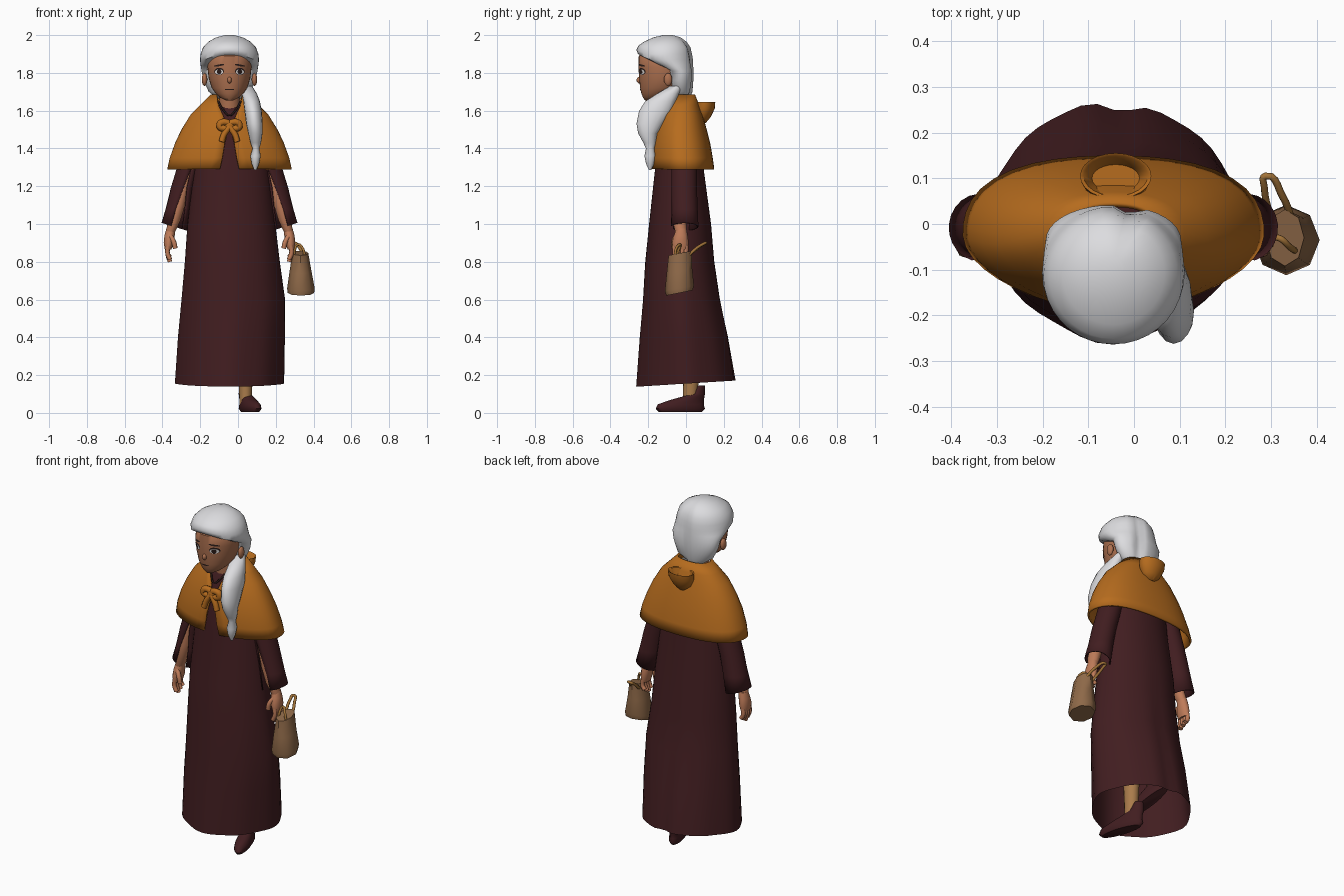
import bpy, bmesh, math
from mathutils import Matrix, Vector
from mathutils.bvhtree import BVHTree

if "Cube" in bpy.data.objects:
    bpy.data.objects.remove(bpy.data.objects["Cube"])


def material(name, r, g, b):
    m = bpy.data.materials.new(name)
    m.use_nodes = True
    m.diffuse_color = (r, g, b, 1)
    bsdf = next(n for n in m.node_tree.nodes if n.type == "BSDF_PRINCIPLED")
    bsdf.inputs["Base Color"].default_value = (r, g, b, 1)
    bsdf.inputs["Roughness"].default_value = 0.8
    return m


FACE = material("face brown skin", .42, .165, .08)
HAND = material("warm brown skin", .52, .2, .1)
DRESS = material("dark maroon cloth", .053, .0125, .0145)
CAPE = material("ochre cloth", .47, .15, .013)
HAIR = material("silver hair", .72, .72, .74)
BAG = material("tan leather", .27, .14, .065)
STRAP = material("golden strap", .36, .17, .04)
STOCKING = material("tan stocking", .40, .20, .07)
WHITE = material("eye white", .75, .72, .7)
DARK = material("dark brown", .025, .012, .01)
CX = -.045  # body centre line


def smooth(ob, angle=50):
    bpy.ops.object.select_all(action="DESELECT")
    ob.select_set(True)
    bpy.context.view_layer.objects.active = ob
    bpy.ops.object.shade_smooth_by_angle(angle=math.radians(angle))


def make(name, verts, faces, mat, thick=0):
    me = bpy.data.meshes.new(name)
    me.from_pydata([tuple(v) for v in verts], [], faces)
    me.materials.append(mat)
    ob = bpy.data.objects.new(name, me)
    bpy.context.collection.objects.link(ob)
    bm = bmesh.new()
    bm.from_mesh(me)
    bmesh.ops.recalc_face_normals(bm, faces=bm.faces)
    bm.to_mesh(me)
    bm.free()
    smooth(ob)
    if thick:
        mod = ob.modifiers.new("thickness", "SOLIDIFY")
        mod.thickness = thick
    return ob


def loft(name, rings, mat, n=24, caps=(True, True), warp=None, slit=-90, thick=0):
    """Skin rings of (x, y, z, rx, ry, half gap in degrees)."""
    opened = len(rings[0]) > 5
    verts, faces = [], []
    for ring in rings:
        x, y, z, rx, ry = ring[:5]
        gap = ring[5] if opened else 0
        for i in range(n):
            t = i / (n - 1 if opened else n)
            a = math.radians(slit + gap + t * (360 - 2 * gap))
            v = Vector((x + rx * math.cos(a), y + ry * math.sin(a), z))
            verts.append(warp(v, a) if warp else v)
    for r in range(len(rings) - 1):
        for i in range(n - 1 if opened else n):
            j = (i + 1) % n
            faces.append((r * n + i, r * n + j, r * n + n + j, r * n + n + i))
    if not opened:
        if caps[0]:
            faces.append(tuple(range(n))[::-1])
        if caps[1]:
            faces.append(tuple(range(len(verts) - n, len(verts))))
    return make(name, verts, faces, mat, thick)


def tube(name, pts, radius, mat, cyclic=False):
    cu = bpy.data.curves.new(name, "CURVE")
    cu.dimensions = "3D"
    cu.bevel_depth, cu.bevel_resolution, cu.resolution_u = radius, 2, 5
    cu.use_fill_caps = True
    sp = cu.splines.new("BEZIER")
    sp.bezier_points.add(len(pts) - 1)
    for bp, p in zip(sp.bezier_points, pts):
        bp.co = p
        bp.handle_left_type = bp.handle_right_type = "AUTO"
    sp.use_cyclic_u = cyclic
    cu.materials.append(mat)
    ob = bpy.data.objects.new(name, cu)
    bpy.context.collection.objects.link(ob)


def ball(name, loc, scale, mat):
    bpy.ops.mesh.primitive_uv_sphere_add(segments=14, ring_count=8, location=loc)
    ob = bpy.context.object
    ob.name, ob.scale = name, scale
    ob.data.materials.append(mat)
    smooth(ob, 80)


# Long dress: folds, flattened corners and a back notch grow towards the hem
def folds(v, a):
    k = max(0, (1.2 - v.z) / 1.05)
    f = 1 + k * (.015 * math.cos(8 * a + .3) - .06 * math.sin(2 * a) ** 2)
    f -= .12 * k * math.exp(-((v.x + .03) / .05) ** 2) * (v.y > 0)
    return Vector((CX + (v.x - CX) * f, v.y * f, v.z + .06 * k * v.y))


loft("dress", [(CX, .008, .155, .285, .268), (-.035, -.005, .4, .28, .238),
               (-.025, -.02, .6, .272, .206), (-.03, -.03, .8, .25, .185),
               (-.035, -.03, 1, .232, .165), (-.035, -.035, 1.28, .2, .13),
               (CX, -.035, 1.5, .17, .115), (CX, -.04, 1.59, .11, .085),
               (CX, -.045, 1.63, .055, .055)],
     DRESS, 48, (False, True), folds)


# Shoulder cape, full behind and flatter in front, with a hanging hood
def drape(v, a):
    f = 1 + (.06 if v.y > -.02 else -.035) * math.sin(2 * a) ** 2
    return Vector((CX + (v.x - CX) * f, -.02 + (v.y + .02) * f, v.z))


loft("cape", [(CX, -.02, 1.29, .33, .17, 9), (CX, -.025, 1.35, .317, .167, 7),
              (CX, -.03, 1.43, .288, .158, 5), (CX, -.03, 1.5, .255, .14, 2),
              (CX, -.03, 1.58, .205, .118, 10), (CX, -.025, 1.63, .155, .095, 23),
              (CX, -.02, 1.685, .1, .068, 45)],
     CAPE, 40, warp=drape, thick=.012)
loft("hood", [(-.04, .09, 1.535, .02, .015), (-.04, .09, 1.565, .055, .04),
              (-.04, .1, 1.61, .075, .052), (-.04, .105, 1.645, .078, .05),
              (-.04, .105, 1.642, .07, .044), (-.04, .1, 1.59, .052, .03)], CAPE)

# Tied bow
ball("bow_knot", (CX, -.182, 1.52), (.026, .018, .026), CAPE)
for s in (-1, 1):
    x = CX + s * .042
    tube("bow_loop", [(CX, -.18, 1.52), (x, -.182, 1.538), (x + s * .01, -.182, 1.52),
                      (x, -.182, 1.508)], .018, CAPE, True)
    tube("bow_tail", [(CX, -.185, 1.515), (CX + s * .028, -.19, 1.475),
                      (x, -.193, 1.435)], .016, CAPE)
tube("necklace", [(CX - .06, -.095, 1.65), (CX - .03, -.14, 1.6), (CX, -.158, 1.575),
                  (CX + .03, -.14, 1.6), (CX + .06, -.095, 1.65)], .005, DARK)

# Arms: slit sleeves, forearms and hands
for s, side in ((-1, "right"), (1, "left")):
    def at(d, y, z):
        return (CX + s * d, y, z)

    def slant(v, a):
        return Vector((v.x, v.y, v.z + .3 * (abs(v.x - CX) - .29) * (v.z < 1.05)))

    loft(side + "_sleeve", [at(.292, -.008, .985) + (.068, .074, 27),
                            at(.272, -.008, 1.08) + (.066, .07, 23),
                            at(.247, -.01, 1.19) + (.064, .068, 9),
                            at(.22, -.01, 1.28) + (.064, .068, 1),
                            at(.16, -.015, 1.5) + (.06, .065, 1)],
         DRESS, 20, warp=slant, slit=-90 - s * 12, thick=.006)
    loft(side + "_arm", [at(.315, -.025, .95) + (.024, .03),
                         at(.292, -.036, 1.02) + (.034, .036),
                         at(.27, -.04, 1.1) + (.036, .036),
                         at(.245, -.036, 1.2) + (.034, .036),
                         at(.16, -.02, 1.48) + (.04, .04)], HAND, 14)
    loft(side + "_palm", [at(.325, -.03, .865) + (.018, .038),
                          at(.322, -.03, .9) + (.027, .044),
                          at(.317, -.027, .94) + (.028, .036),
                          at(.31, -.025, .975) + (.025, .028)], HAND, 14)
    for i in range(4):
        y = -.06 + .02 * i
        tip = .80 + .012 * abs(i - 1)
        tube(side + "_finger", [at(.325, y, .885), at(.328, y, .845), at(.315, y, tip)],
             .012, HAND)
    tube(side + "_thumb", [at(.315, -.05, .94), at(.295, -.065, .905), at(.287, -.065, .87)],
         .013, HAND)


# Closed handbag with two straps
def tilt(v, a):
    return Vector((v.x, v.y, v.z + .2 * (v.y + .035)))


loft("handbag", [(.333, -.035, .635, .07, .07), (.333, -.035, .66, .073, .077),
                 (.331, -.035, .75, .058, .068), (.33, -.03, .845, .042, .062)],
     BAG, 8, warp=tilt)
tube("back_strap", [(.345, .01, .83), (.325, .06, .875), (.288, .105, .9),
                    (.285, .08, .885), (.3, .01, .83)], .008, STRAP)
tube("held_strap", [(.355, -.06, .82), (.34, -.05, .875), (.315, -.03, .89),
                    (.3, -.04, .86), (.3, -.05, .82)], .007, STRAP)


# Legs and slippers, the right heel lifted in mid step
def turn_out(v, a):
    return Vector((v.x - .3 * (v.y - .05), v.y, v.z))


step = Matrix.Translation((-.15, .06, .23)) @ Matrix.Rotation(math.radians(28), 4, "X")
for side in ("left", "right"):
    parts = [loft(side + "_slipper", [(.04, -.03, .005, .035, .115), (.04, -.03, .022, .046, .13),
                                      (.04, -.028, .045, .043, .122), (.04, .005, .068, .037, .09),
                                      (.04, .065, .1, .03, .035), (.04, .08, .145, .024, .02)],
                  DRESS, 20, warp=turn_out),
             loft(side + "_leg", [(.04, .02, .05, .032, .036), (.04, .025, .15, .036, .04),
                                  (.035, .02, .38, .045, .05)], STOCKING, 16)]
    if side == "right":
        for p in parts:
            p.data.transform(step)

# Head
loft("neck", [(CX, -.05, 1.58, .06, .06), (CX, -.07, 1.74, .048, .05)], FACE, 16)
head = loft("head", [(CX, -.195, 1.655, .02, .022), (CX, -.172, 1.668, .048, .055),
                     (CX, -.15, 1.69, .073, .086), (CX, -.13, 1.72, .094, .113),
                     (CX, -.12, 1.77, .11, .128), (CX, -.12, 1.83, .117, .132),
                     (CX, -.12, 1.89, .113, .13), (CX, -.12, 1.92, .08, .09)], FACE, 32)
ball("nose", (CX, -.245, 1.762), (.012, .017, .018), FACE)
for s in (-1, 1):
    ball("ear", (CX + s * .132, -.095, 1.765), (.015, .022, .034), FACE)

# Painted face parts, projected onto the head
surface = BVHTree.FromPolygons([v.co for v in head.data.vertices],
                               [p.vertices for p in head.data.polygons])


def decal(name, x, z, w, h, mat, lift, slope=0):
    pts = [(x, z)]
    for i in range(14):
        a = i * math.tau / 14
        pts.append((x + w * math.cos(a), z + h * math.sin(a) + slope * w * math.cos(a)))
    verts = [surface.ray_cast(Vector((px, -1, pz)), Vector((0, 1, 0)))[0]
             + Vector((0, -lift, 0)) for px, pz in pts]
    make(name, verts, [(0, i + 1, (i + 1) % 14 + 1) for i in range(14)], mat)


for s in (-1, 1):
    ex = CX + s * .055
    decal("eye_outline", ex, 1.808, .026, .019, DARK, .002)
    decal("eye_white", ex, 1.805, .022, .014, WHITE, .004)
    decal("iris", ex, 1.806, .012, .013, DARK, .006)
    decal("eyebrow", ex, 1.84, .028, .005, DARK, .003, -s * .15)
decal("mouth", CX, 1.712, .026, .004, DARK, .003)


# Swept-back hair: arched hairline, parting groove behind, and a side braid
def style(v, a):
    if v.y > -.08:
        v.y -= .018 * math.exp(-((v.x + .01) / .022) ** 2) * (v.y + .08) / .12
    elif v.z < 1.97:
        arch = max(0, 1 - ((v.x - CX) / .13) ** 2)
        v.z += .03 * arch * min(1, (1.97 - v.z) / .1)
    return v


loft("hair", [(CX, -.02, 1.66, .055, .04), (CX, -.025, 1.7, .11, .06),
              (CX, -.03, 1.76, .138, .07), (CX, -.035, 1.81, .148, .077),
              (CX, -.075, 1.84, .153, .114), (CX, -.108, 1.87, .156, .146),
              (CX, -.115, 1.9, .153, .148), (CX, -.113, 1.935, .14, .138),
              (CX, -.108, 1.965, .112, .112), (CX, -.1, 1.988, .07, .072),
              (CX, -.095, 2, .025, .025)], HAIR, 36, warp=style)
loft("braid", [(.045, -.05, 1.73, .03, .035), (.06, -.095, 1.69, .04, .058),
               (.072, -.135, 1.65, .044, .08), (.08, -.16, 1.6, .046, .088),
               (.087, -.19, 1.53, .044, .072), (.092, -.203, 1.48, .038, .05),
               (.094, -.193, 1.43, .028, .033), (.095, -.19, 1.4, .018, .022),
               (.093, -.19, 1.36, .027, .03), (.092, -.19, 1.32, .02, .022),
               (.092, -.19, 1.285, .006, .006)], HAIR, 16)
